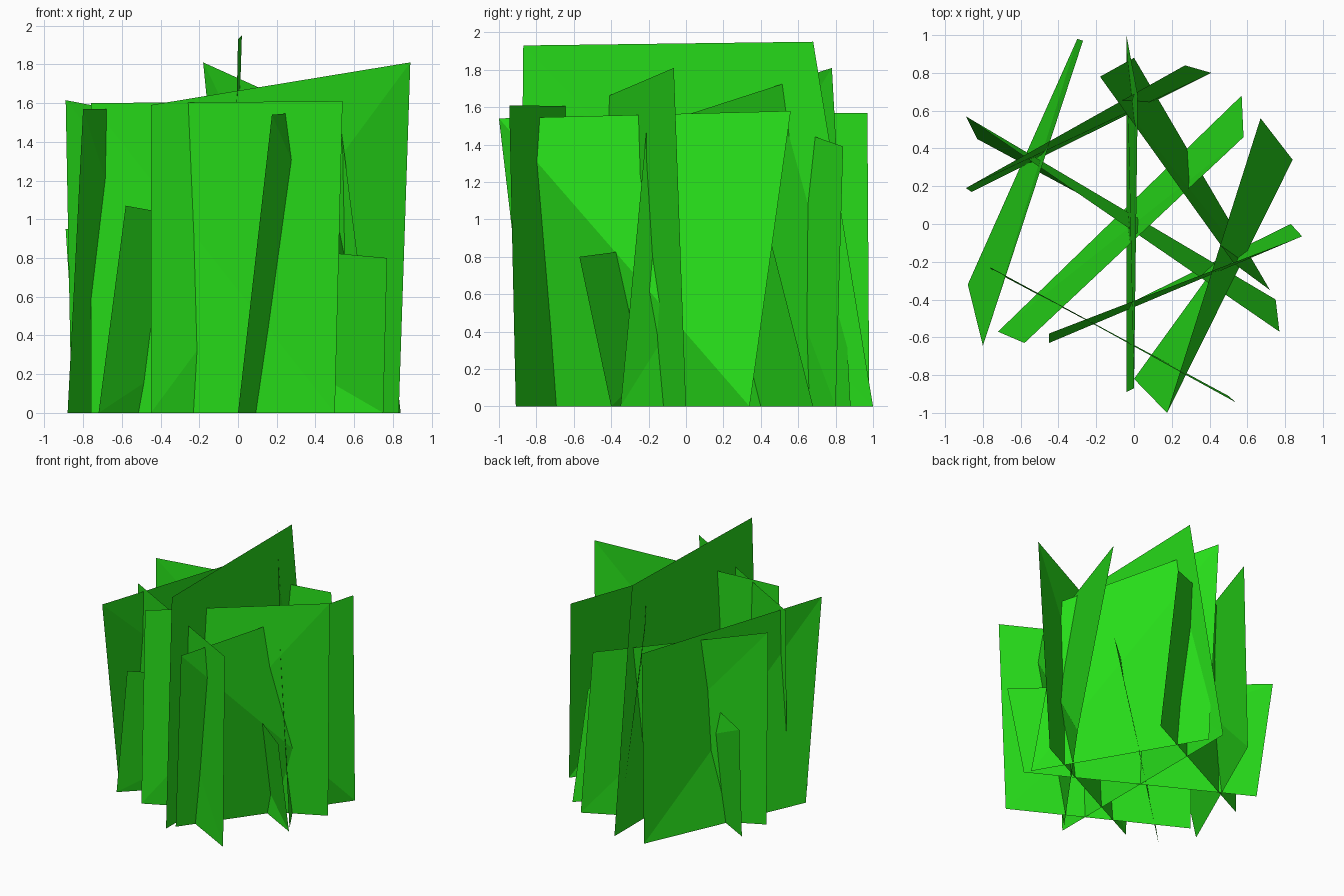
import bpy

# Shared leaf colour
green = bpy.data.materials.new("leaf_green")
green.diffuse_color = (0.02, 0.72, 0.01, 1)


def blade(number, b0, b1, t0, t1, flip=False):
    """Slightly twisted card: ground corners b0, b1 (x, y), top corners t0, t1 (x, y, z).
    The fold runs from t0 to b1, or from b0 to t1 when flipped."""
    verts = [(*b0, 0), (*b1, 0), t1, t0]
    faces = [(0, 1, 2), (0, 2, 3)] if flip else [(0, 1, 3), (1, 2, 3)]
    mesh = bpy.data.meshes.new(f"grass_blade_{number}")
    mesh.from_pydata(verts, [], faces)
    mesh.materials.append(green)
    obj = bpy.data.objects.new(f"grass_blade_{number}", mesh)
    bpy.context.collection.objects.link(obj)


# Grass cards crossing each other: ground corners, top corners, fold direction
cards = [
    ((-0.88, -0.32), (-0.30, 0.98), (-0.80, -0.645, 1.57), (-0.27, 0.97, 1.57)),
    ((-0.86, 0.17), (0.41, 0.80), (-0.89, 0.19, 1.615), (0.27, 0.84, 1.39)),
    ((-0.83, 0.45), (0.75, -0.40), (-0.89, 0.57, 0.95), (0.77, -0.57, 0.80)),
    ((-0.72, -0.57), (0.57, 0.68), (-0.58, -0.63, 1.07), (0.58, 0.46, 0.86), True),
    ((-0.04, -0.89), (-0.04, 1.00), (0.0, -0.87, 1.93), (0.02, 0.68, 1.95)),
    ((0.0, 0.88), (0.72, -0.35), (-0.18, 0.78, 1.81), (0.53, -0.21, 1.49)),
    ((0.0, -0.82), (0.84, 0.34), (0.175, -1.00, 1.54), (0.67, 0.56, 1.58)),
    ((-0.45, -0.63), (0.83, 0.0), (-0.45, -0.58, 1.59), (0.89, -0.065, 1.81), True),
    ((-0.76, -0.24), (0.50, -0.91), (-0.76, -0.23, 1.60), (0.54, -0.945, 1.61)),
]
for i, card in enumerate(cards, 1):
    blade(i, *card)
